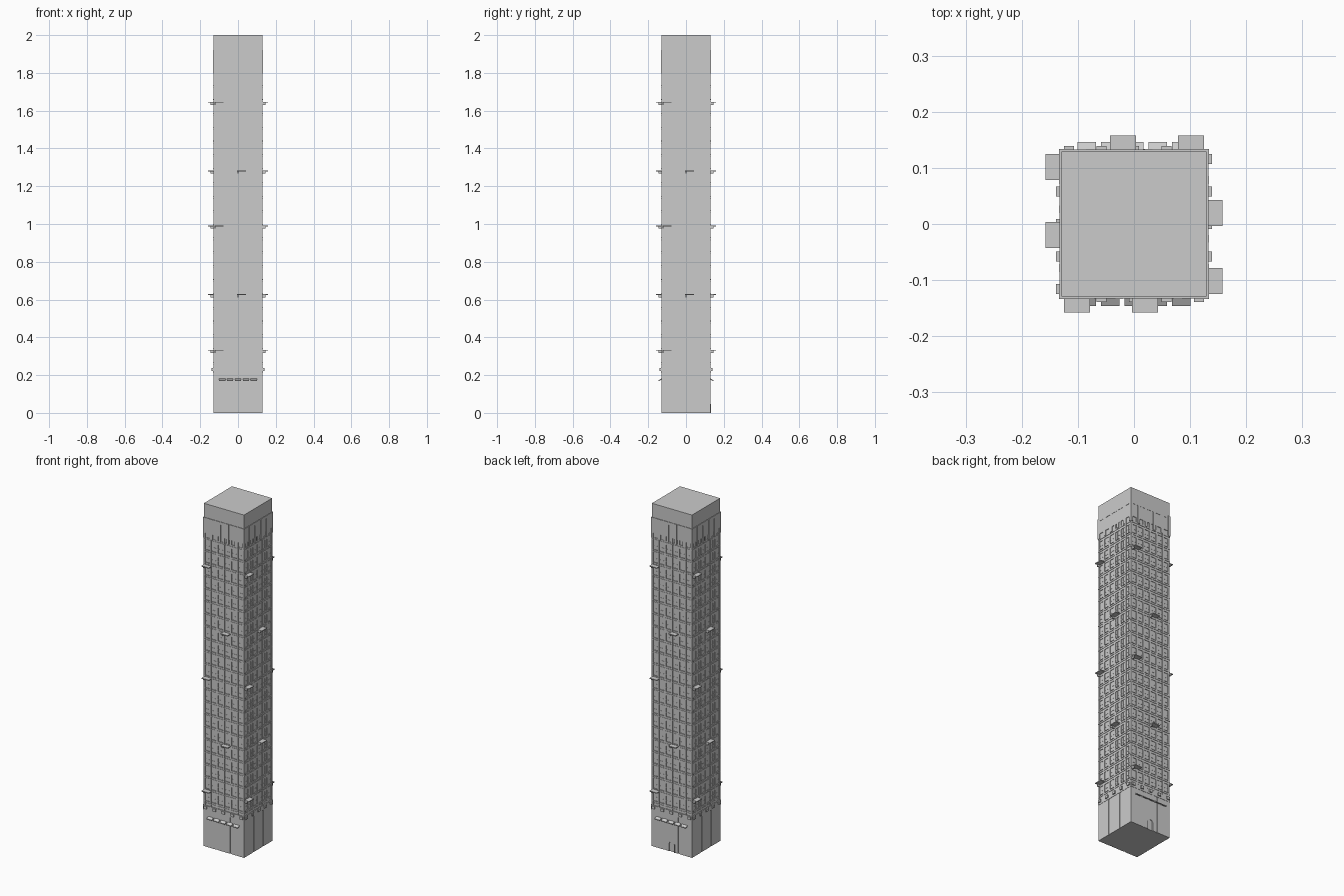
import bpy, bmesh, math
from mathutils import Matrix, Vector

if "Cube" in bpy.data.objects:
    bpy.data.objects.remove(bpy.data.objects["Cube"])

H = 0.131        # half width of the shaft face
CORE = 0.1275    # half width of the recessed wall
FLOOR = 0.0733   # storey height
Z0, Z1 = 0.24, 1.83
ALL, FRONT_BACK = (0, 1, 2, 3), (0, 2)


def finish(name, bm):
    bmesh.ops.recalc_face_normals(bm, faces=bm.faces[:])
    me = bpy.data.meshes.new(name)
    bm.to_mesh(me)
    bm.free()
    ob = bpy.data.objects.new(name, me)
    bpy.context.collection.objects.link(ob)
    return ob


def side_boxes(name, boxes, sides=ALL):
    """Boxes (u0, u1, d0, d1, z0, z1) on the front wall, turned to other sides."""
    bm = bmesh.new()
    for k in sides:
        rot = Matrix.Rotation(k * math.pi / 2, 4, 'Z')
        for u0, u1, d0, d1, z0, z1 in boxes:
            m = rot @ Matrix.Translation(((u0 + u1) / 2, -(d0 + d1) / 2, (z0 + z1) / 2))
            m = m @ Matrix.Diagonal((u1 - u0, d1 - d0, z1 - z0, 1))
            bmesh.ops.create_cube(bm, size=1, matrix=m)
    return finish(name, bm)


def side_prisms(name, outline, vec, sides, offsets=(0,)):
    """Extruded outlines of (x, y, z) points repeated along the wall."""
    bm = bmesh.new()
    for k in sides:
        rot = Matrix.Rotation(k * math.pi / 2, 4, 'Z')
        for o in offsets:
            vs = [bm.verts.new(rot @ (Vector(p) + Vector((o, 0, 0)))) for p in outline]
            f = bm.faces.new(vs)
            r = bmesh.ops.extrude_face_region(bm, geom=[f], use_keep_orig=True)
            ext = [v for v in r['geom'] if isinstance(v, bmesh.types.BMVert)]
            bmesh.ops.translate(bm, verts=ext, vec=rot @ Vector(vec))
    return finish(name, bm)


def block(name, h, z0, z1):
    bm = bmesh.new()
    m = Matrix.Translation((0, 0, (z0 + z1) / 2)) @ Matrix.Diagonal((2 * h, 2 * h, z1 - z0, 1))
    bmesh.ops.create_cube(bm, size=1, matrix=m)
    return finish(name, bm)


# Main masses
block("shaft_core", CORE, 0, 1.95)
block("base_cornice", 0.1325, 0.212, 0.24)
block("crown_wall", H, Z1, 1.92)
block("roof_block", 0.1295, 1.92, 2.0)

# Street-level panels separated by vertical grooves
edges = [(-H, -0.048), (-0.041, 0.041), (0.048, H)]
side_boxes("base_panels", [(a, b, 0.12, H, 0, 0.212) for a, b in (edges[0], edges[2])])
side_boxes("base_middle_panels", [(-0.041, 0.041, 0.12, H, 0, 0.212)], (0, 1, 3))

# Back panel with an arched doorway
arch = [(0.016 * math.cos(t * math.pi / 8), 0.045 + 0.016 * math.sin(t * math.pi / 8)) for t in range(9)]
ring = [(-0.041, 0), (-0.041, 0.212), (0.041, 0.212), (0.041, 0), (0.016, 0)] + arch + [(-0.016, 0)]
side_prisms("door_panel", [(u, -H, z) for u, z in ring], (0, 0.01, 0), (2,))
side_boxes("door_jambs", [(-0.020, -0.016, 0.125, 0.1335, 0, 0.047),
                          (0.016, 0.020, 0.125, 0.1335, 0, 0.047)], (2,))

# Shop awnings along front and back
awning = [(-0.0165, -0.129, 0.182), (-0.0165, -0.146, 0.173),
          (-0.0165, -0.146, 0.168), (-0.0165, -0.129, 0.176)]
side_prisms("awnings", awning, (0.033, 0, 0), FRONT_BACK, [i * 0.042 for i in range(-2, 3)])

# Cornice blocks above the base
side_boxes("cornice_blocks", [(c - 0.009, c + 0.009, 0.125, 0.139, 0.222, 0.238)
                              for c in (-0.116, -0.058, 0, 0.058, 0.116)])

# Shaft piers between six window bays
N = 6
bay = 2 * H / N
piers = []
for i in range(N + 1):
    c = -H + i * bay
    piers.append((max(c - 0.006, -H), min(c + 0.006, H), 0.12, H, Z0, Z1))
side_boxes("piers", piers)

# Spandrels, floor ledges, window sills and mullions
spandrels, ledges, sills, mullions = [], [], [], []
n = int((Z1 - Z0) / FLOOR) + 1
for j in range(n):
    z = 0.257 + (j - 0) * FLOOR
    spandrels.append((-H, H, 0.12, 0.1302, z - 0.015, min(z + 0.008, Z1)))
    ledges.append((-H, H, 0.12, 0.1322, z - 0.003, z))
    if z + 0.058 > Z1:
        continue
    for i in range(N):
        c = -H + (i + 0.5) * bay
        sills.append((c - 0.013, c + 0.013, 0.12, 0.1325, z + 0.008, z + 0.011))
        mullions.append((c - 0.001, c + 0.001, 0.12, 0.129, z + 0.008, z + 0.058))
        mullions.append((c - 0.016, c + 0.016, 0.12, 0.1285, z + 0.032, z + 0.034))
side_boxes("spandrels", spandrels)
side_boxes("floor_ledges", ledges)
side_boxes("window_sills", sills)
side_boxes("window_bars", mullions)

# Thin balconies with a bracket, alternating along each wall
slabs, brackets = [], []
for i, z in enumerate((0.33, 0.625, 0.988, 1.28, 1.643)):
    u = -0.125 if i % 2 == 0 else -0.004
    slabs.append((u, u + 0.047, 0.12, 0.158, z - 0.001, z + 0.004))
    brackets.append((u + 0.001, u + 0.007, 0.12, 0.146, z - 0.013, z))
side_boxes("balcony_slabs", slabs)
side_boxes("balcony_brackets", brackets)

# Crown fins and cap band
fins = []
for i in range(6):
    c = -H + i * 2 * H / 5
    fins.append((max(c - 0.007, -0.1335), min(c + 0.007, 0.1335), 0.12, 0.1335, 1.80, 1.92))
side_boxes("crown_fins", fins)
block("crown_band", 0.1325, 1.905, 1.92)
